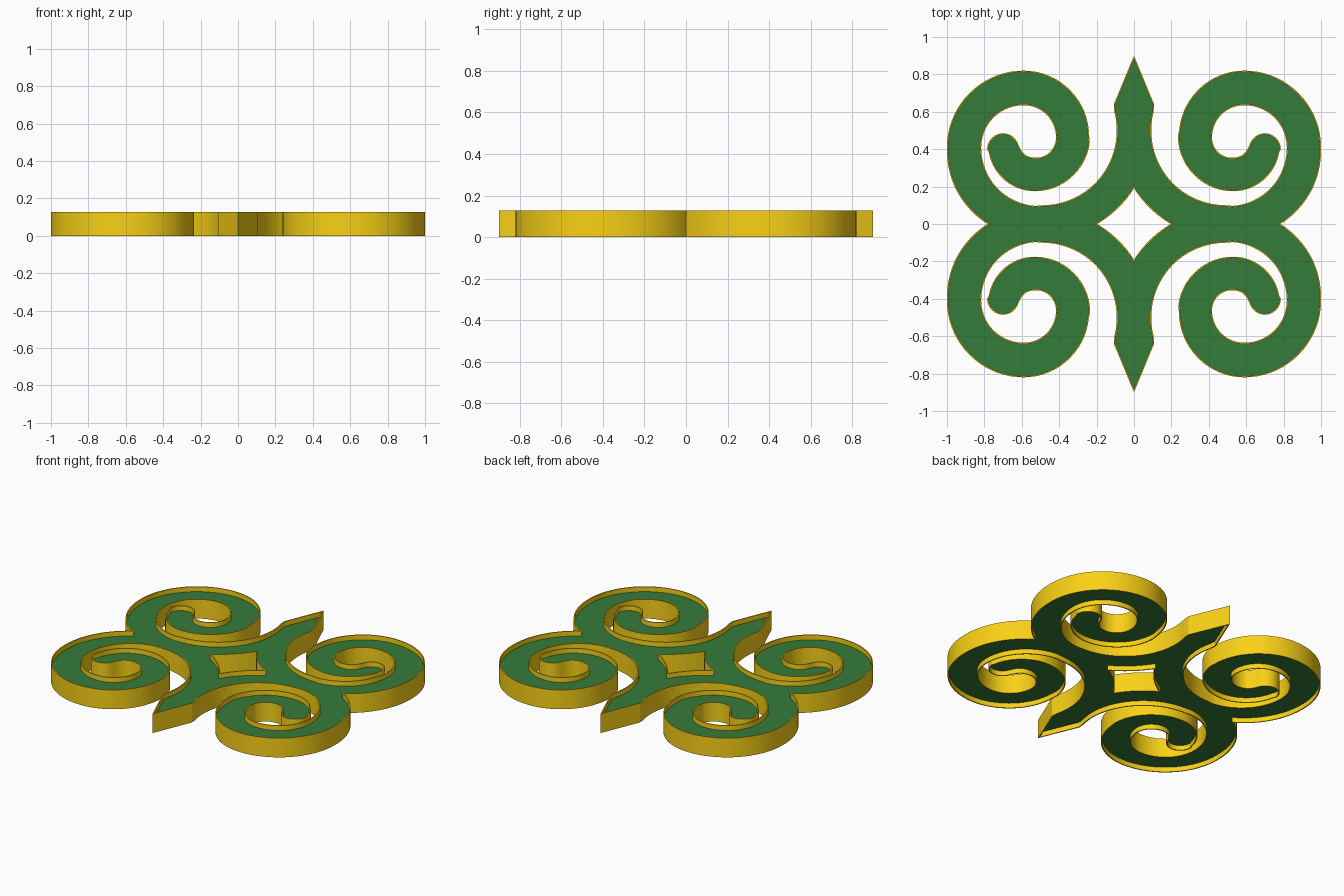
import bpy, bmesh
from math import radians, cos, sin
from mathutils import Vector

if "Cube" in bpy.data.objects:
    bpy.data.objects.remove(bpy.data.objects["Cube"])

H = 0.128                   # rim height
WALL = 0.007                # rim thickness
PANEL = (0.032, 0.096)      # bottom and top of the green body


def arc(cx, cy, r, a0, a1, n=14):
    return [(cx + r * cos(radians(a0 + (a1 - a0) * i / n)),
             cy + r * sin(radians(a0 + (a1 - a0) * i / n))) for i in range(n + 1)]


def mirror4(q):
    """Quarter path from the y axis to the x axis -> full closed loop (clockwise)."""
    lower = [(x, -y) for x, y in reversed(q)]
    pts = q + lower + [(-x, -y) for x, y in q] + [(-x, y) for x, y in reversed(q)]
    out = []
    for p in map(Vector, pts):
        if not out or (p - out[-1]).length > 0.006:
            out.append(p)
    if (out[0] - out[-1]).length < 0.006:
        out.pop()
    return out


def inset(loop, d):
    """Move a loop sideways into the body with mitred corners."""
    res = []
    for i, p in enumerate(loop):
        a = (p - loop[i - 1]).normalized()
        b = (loop[(i + 1) % len(loop)] - p).normalized()
        na, nb = Vector((a.y, -a.x)), Vector((b.y, -b.x))
        res.append(p + (na + nb) * d / max(0.3, 1 + na.dot(nb)))
    return res


def material(name, col):
    m = bpy.data.materials.new(name)
    m.diffuse_color = col
    m.use_nodes = True
    m.node_tree.nodes["Principled BSDF"].inputs["Base Color"].default_value = m.diffuse_color
    return m


def activate(ob):
    bpy.ops.object.select_all(action='DESELECT')
    ob.select_set(True)
    bpy.context.view_layer.objects.active = ob


# Quarter outline: spear tip, inner edge of the scroll, rounded end, outer edge
quarter = [(0, 0.9), (0.108, 0.64)]
quarter += arc(0.492, 0.5, 0.40, 165, 270, 18)
quarter += arc(0.505, 0.408, 0.312, 274, 360, 16)
quarter += arc(0.59, 0.408, 0.227, 0, 90)
quarter += arc(0.59, 0.462, 0.173, 90, 180)
quarter += arc(0.525, 0.462, 0.108, 180, 300)
quarter += [(0.601, 0.391), (0.614, 0.415)]
quarter += arc(0.70, 0.40, 0.085, 155, 0, 16)
quarter += arc(0.53, 0.425, 0.25, -10, -90)
quarter += arc(0.53, 0.47, 0.295, 270, 180)
quarter += arc(0.59, 0.47, 0.35, 180, 90, 16)
quarter += arc(0.59, 0.41, 0.41, 90, 0, 18)
quarter += arc(0.54, 0.39, 0.46, 0, -57.98, 12)
outer = mirror4(quarter)

# Curved diamond hole in the centre, run the other way round
hole = mirror4([(0, 0.19)] + arc(0.49, 0.5, 0.58, 214, 236, 8) + [(0.195, 0)])[::-1]


def rim(name, loop, mat):
    """Thin upright wall following a loop."""
    bm = bmesh.new()
    inner = inset(loop, WALL)
    rings = [[bm.verts.new((p.x, p.y, z)) for p in l]
             for l, z in ((loop, 0), (loop, H), (inner, H), (inner, 0))]
    n = len(loop)
    for k in range(4):
        r, s = rings[k], rings[(k + 1) % 4]
        for i in range(n):
            j = (i + 1) % n
            bm.faces.new((r[i], s[i], s[j], r[j]))
    me = bpy.data.meshes.new(name)
    bm.to_mesh(me)
    bm.free()
    me.materials.append(mat)
    ob = bpy.data.objects.new(name, me)
    bpy.context.collection.objects.link(ob)
    activate(ob)
    bpy.ops.object.shade_smooth_by_angle(angle=radians(25))


gold = material("gold", (0.95, 0.64, 0.008, 1))
green = material("green", (0.034, 0.198, 0.041, 1))
rim("outer_rim", outer, gold)
rim("centre_rim", hole, gold)

# Green body recessed between the rims
cu = bpy.data.curves.new("panel", 'CURVE')
cu.dimensions = '2D'
cu.fill_mode = 'BOTH'
cu.extrude = (PANEL[1] - PANEL[0]) / 2
for loop in (outer, hole):
    pts = inset(loop, WALL * 0.6)
    sp = cu.splines.new('POLY')
    sp.points.add(len(pts) - 1)
    for p, v in zip(sp.points, pts):
        p.co = (v.x, v.y, 0, 1)
    sp.use_cyclic_u = True
cu.materials.append(green)
panel = bpy.data.objects.new("panel", cu)
panel.location.z = sum(PANEL) / 2
bpy.context.collection.objects.link(panel)
activate(panel)
bpy.ops.object.convert(target='MESH')
bpy.ops.object.shade_flat()
